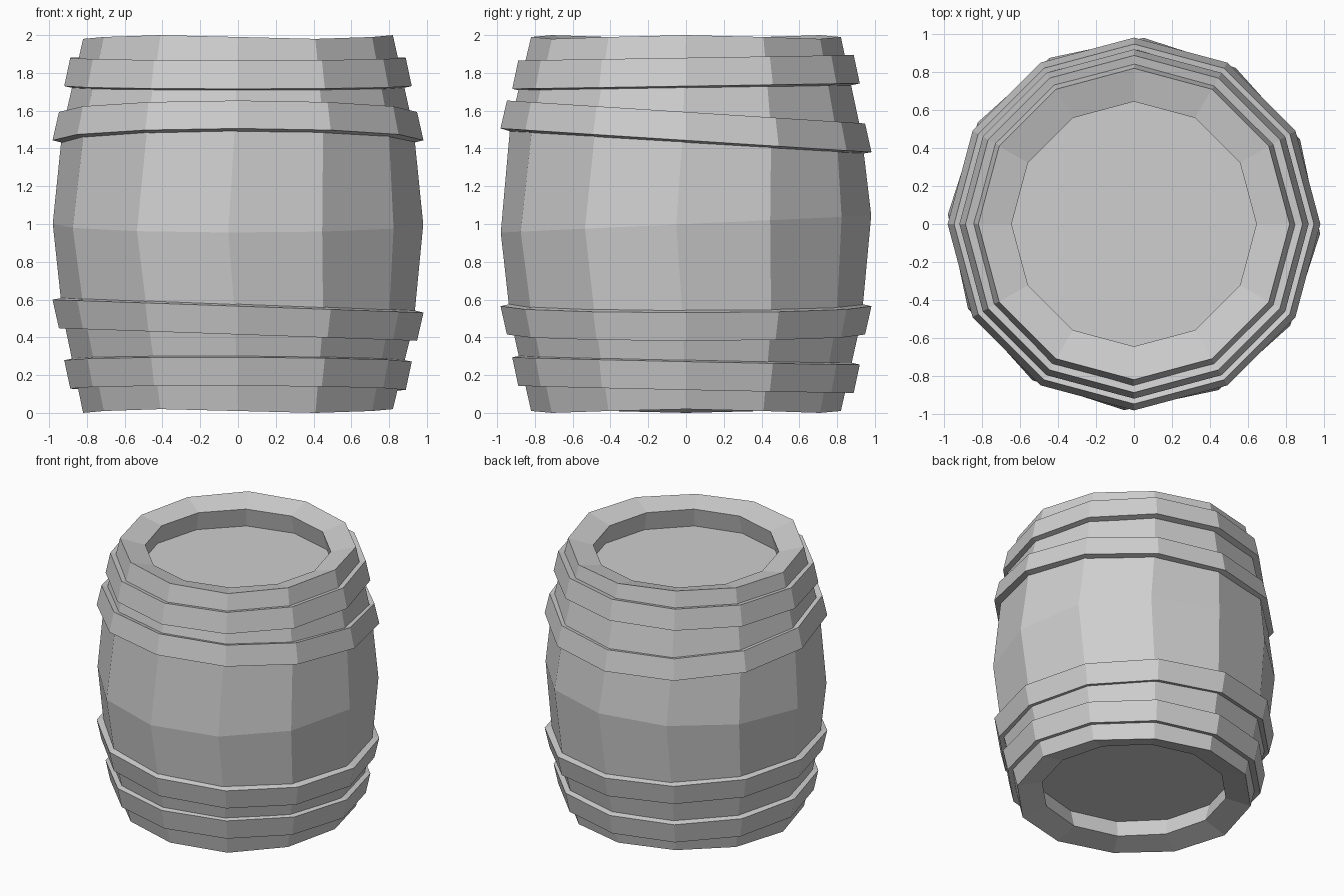
import bpy, bmesh, math

if "Cube" in bpy.data.objects:
    bpy.data.objects.remove(bpy.data.objects["Cube"])

SIDES = 12

grey = bpy.data.materials.new("plain grey")
grey.diffuse_color = (0.62, 0.62, 0.62, 1.0)
grey.use_nodes = True
grey.node_tree.nodes["Principled BSDF"].inputs["Base Color"].default_value = grey.diffuse_color


def lathe(name, rings, closed_loop=False):
    """Loft 12-sided rings: (radius, z, twist degrees, slope in x, slope in y, wave)."""
    bm = bmesh.new()
    loops = []
    for r, z, twist, sx, sy, wave in rings:
        loop = []
        for i in range(SIDES):
            a = 2 * math.pi * i / SIDES + math.radians(twist)
            x, y = r * math.cos(a), r * math.sin(a)
            dz = sx * x + sy * y + wave * math.cos(3 * a)
            loop.append(bm.verts.new((x, y, z + dz)))
        loops.append(loop)
    count = len(loops) if closed_loop else len(loops) - 1
    for k in range(count):
        a, b = loops[k], loops[(k + 1) % len(loops)]
        for i in range(SIDES):
            j = (i + 1) % SIDES
            bm.faces.new((a[i], a[j], b[j], b[i]))
    if not closed_loop:
        bm.faces.new(loops[0])
        bm.faces.new(loops[-1])
    bmesh.ops.recalc_face_normals(bm, faces=bm.faces)
    mesh = bpy.data.meshes.new(name)
    bm.to_mesh(mesh)
    bm.free()
    mesh.materials.append(grey)
    obj = bpy.data.objects.new(name, mesh)
    bpy.context.collection.objects.link(obj)
    return obj


# Staved body: dished rims, undercut recesses, flat lid and base
lathe("barrel_body", [
    (0.68, 0.19, 0, 0, 0, 0),
    (0.645, 0.055, 0, 0, 0, 0),
    (0.82, 0.01, 0, 0, 0, 0.01),
    (0.93, 0.50, -1, -0.03, 0, 0),
    (0.982, 1.00, -3, 0, 0.046, 0),
    (0.93, 1.50, -1, 0, -0.03, 0),
    (0.82, 1.99, 0, 0, 0, 0.01),
    (0.645, 1.945, 0, 0, 0, 0),
    (0.68, 1.80, 0, 0, 0, 0),
])


# Slightly crooked hoops, flaring toward the belly, ends square to the staves
def hoop(name, z, r_low, r_high, sx, sy):
    t, h = 0.08, 0.075
    d = t * (r_high - r_low) / (2 * h)
    lathe(name, [
        (r_low - t, z - h + d, 0, sx, sy, 0),
        (r_low, z - h, 0, sx, sy, 0),
        (r_high, z + h, 0, sx, sy, 0),
        (r_high - t, z + h + d, 0, sx, sy, 0),
    ], closed_loop=True)


hoop("top_hoop", 1.805, 0.92, 0.888, 0, 0.016)
hoop("upper_hoop", 1.518, 0.982, 0.948, 0, -0.064)
hoop("lower_hoop", 0.49, 0.948, 0.982, -0.035, 0)
hoop("bottom_hoop", 0.20, 0.888, 0.92, -0.004, -0.021)
